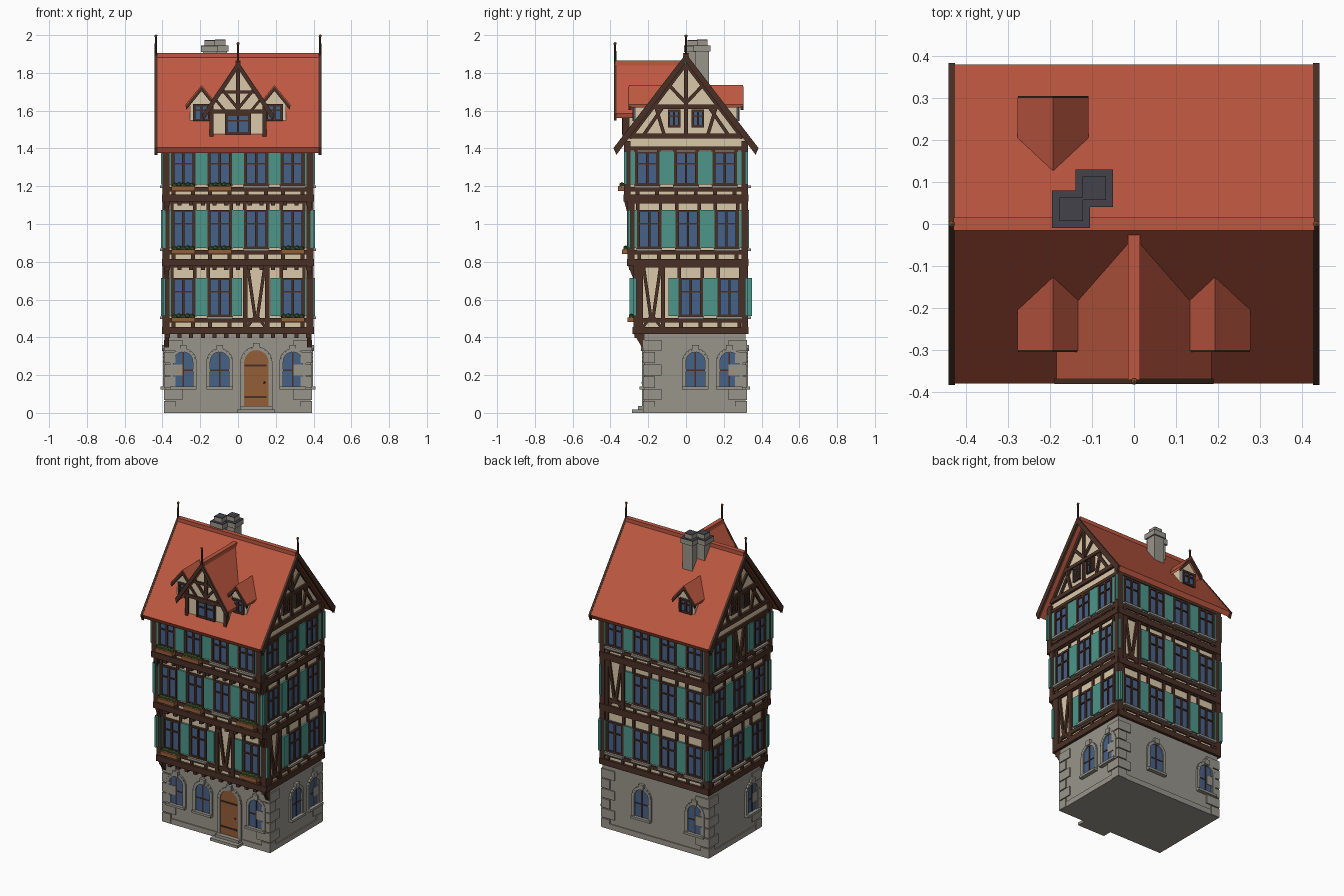
import bpy, bmesh, math
from mathutils import Vector, Matrix

if "Cube" in bpy.data.objects:
    bpy.data.objects.remove(bpy.data.objects["Cube"])

def lin(c):
    return tuple((v / 255 / 12.92 if v < 11 else ((v / 255 + .055) / 1.055) ** 2.4) for v in c) + (1,)

MATS = {}
for n, c in dict(plaster=(218, 200, 168), timber=(74, 48, 38), stone=(152, 149, 139), tile=(190, 88, 65),
                 teal=(76, 150, 138), glass=(70, 97, 135), oak=(148, 95, 56), leaf=(72, 104, 52),
                 slate=(66, 66, 74)).items():
    MATS[n] = bpy.data.materials.new(n)
    MATS[n].diffuse_color = lin(c)

parts = {}
def bm_of(part, mat):
    return parts.setdefault(part, (bmesh.new(), mat))[0]

# Each side maps (u along wall, d outward, z up) to world space
SIDES = {'front': ((1, 0), (0, -1)), 'back': ((1, 0), (0, 1)), 'right': ((0, 1), (1, 0)), 'left': ((0, 1), (-1, 0))}

def prism(part, mat, side, pts, d0, d1):
    bm = bm_of(part, mat)
    (ux, uy), (dx, dy) = SIDES[side]
    rings = [[bm.verts.new((ux * u + dx * d, uy * u + dy * d, z)) for u, z in pts] for d in (d0, d1)]
    n = len(pts)
    bm.faces.new(rings[0])
    bm.faces.new(rings[1][::-1])
    for i in range(n):
        j = (i + 1) % n
        bm.faces.new((rings[0][i], rings[1][i], rings[1][j], rings[0][j]))

def box(part, mat, side, u0, u1, z0, z1, d0, d1):
    prism(part, mat, side, [(u0, z0), (u1, z0), (u1, z1), (u0, z1)], d0, d1)

def beam(part, mat, side, p, q, w, d0, d1):
    p, q = Vector(p), Vector(q)
    t = (q - p).normalized() * w / 2
    n = Vector((-t.y, t.x))
    prism(part, mat, side, [p + n, q + n, q - n, p - n], d0, d1)

def slopes(part, mat, side, c, top, hw, ez, t, d0, d1):
    for s in (-1, 1):
        prism(part, mat, side, [(c, top), (c + s * hw, ez), (c + s * hw * .96, ez - t * .8), (c, top - t)], d0, d1)

def ball(part, mat, loc, r, scale=(1, 1, 1)):
    bmesh.ops.create_icosphere(bm_of(part, mat), subdivisions=1, radius=r,
                               matrix=Matrix.Translation(loc) @ Matrix.Diagonal((*scale, 1)))

def finial(x, y, z):
    bmesh.ops.create_cone(bm_of('finial_rods', 'timber'), cap_ends=True, segments=8, radius1=.007, radius2=.005,
                          depth=.12, matrix=Matrix.Translation((x, y, z + .04)))
    ball('finial_balls', 'oak', (x, y, z + .095), .009)

def window(side, u, z0, z1, d, w=.12):
    h = w / 2
    box('window_glass', 'glass', side, u - h, u + h, z0, z1, d - .01, d + .006)
    for a, b in ((-h, -h + .012), (h - .012, h), (-.006, .006)):
        box('window_frames', 'timber', side, u + a, u + b, z0, z1, d - .01, d + .014)
    zt = z0 + (z1 - z0) * .64
    for a, b in ((z0, z0 + .012), (z1 - .012, z1), (zt - .004, zt + .004)):
        box('window_frames', 'timber', side, u - h, u + h, a, b, d - .01, d + .013)

def arch(u, w, z0, zs, n=10):
    r = w / 2
    return [(u - r, z0), (u + r, z0)] + [(u + r * math.cos(math.pi * i / n), zs + r * math.sin(math.pi * i / n))
                                         for i in range(n + 1)]

def arch_surround(side, u, w, z0, zs, d):
    pts = arch(u, w + .016, z0, zs)
    for p, q in zip(pts[1:], pts[2:] + pts[:1]):
        beam('arch_surrounds', 'stone', side, p, q, .02, d - .01, d + .012)
    top = zs + w / 2
    box('keystones', 'stone', side, u - .018, u + .018, top + .002, top + .035, d - .01, d + .018)

W, BACK, GF = .385, .315, -.22

# Stone ground floor with plinth and corner quoins
box('ground_floor', 'stone', 'front', -W, W, 0, .43, -BACK, -GF)
box('plinth', 'stone', 'front', -W - .006, W + .006, 0, .035, -BACK - .006, -GF + .006)
for r in range(6):
    a, b = (.09, .055) if r % 2 else (.055, .09)
    a, b = (a, a)
    z0, z1 = r * .065 + .003, r * .065 + .062
    for sx in (-1, 1):
        for sy, y in ((-1, GF), (1, BACK)):
            x0, x1 = sorted((sx * (W + .008), sx * (W - a)))
            y0, y1 = sorted((y + sy * .008, y - sy * b))
            box('quoins', 'stone', 'back', x0, x1, z0, z1, y0, y1)

# Arched ground windows
for side, d, us in (('front', -GF, (-.29, -.097, .29)), ('back', BACK, (.097, -.29)),
                    ('right', W, (.05, .23)), ('left', W, (-.13,))):
    for u in us:
        prism('ground_glass', 'glass', side, arch(u, .105, .14, .272), d - .01, d + .004)
        arch_surround(side, u, .105, .14, .272, d)
        box('ground_window_bars', 'timber', side, u - .004, u + .004, .14, .324, d, d + .007)
        box('ground_window_bars', 'timber', side, u - .052, u + .052, .222, .229, d, d + .007)
        box('ground_sills', 'stone', side, u - .07, u + .07, .125, .14, d - .01, d + .025)

# Door and steps
prism('door', 'oak', 'front', arch(.097, .135, .035, .267), -GF - .01, -GF + .006)
arch_surround('front', .097, .135, .035, .267, -GF)
for z in (.085, .25):
    box('door_hinges', 'timber', 'front', .035, .15, z - .005, z + .005, -GF, -GF + .01)
ball('door_handle', 'timber', (.14, GF - .01, .16), .006)
box('lower_step', 'stone', 'front', -.005, .195, 0, .018, -GF - .01, .285)
box('upper_step', 'stone', 'front', .012, .182, 0, .036, -GF - .01, .255)

# Timber-framed storeys: base, top, front y, window bottom and top, bays per side (V = braced bay), planters
FLOORS = [(.43, .79, -.265, .51, .715, dict(front='WWVW', back='WWWW', right='VWW', left='WWW'), (0, 3)),
          (.79, 1.13, -.295, .87, 1.075, dict(front='WWWW', back='WWWV', right='WWW', left='WWW'), (0, 1, 3)),
          (1.13, 1.45, -.315, 1.205, 1.385, dict(front='WWWW', back='WWWW', right='WWW', left='WVW'), (0, 1))]
prev = GF
for k, (z0, z1, fy, w0, w1, bays, planters) in enumerate(FLOORS):
    box('storey_walls', 'plaster', 'front', -W, W, z0, z1, -BACK, -fy)
    for x in (-W, W):
        for y in (fy, BACK):
            sx, sy = math.copysign(1, x), math.copysign(1, y)
            xs, ys = sorted((x + sx * .014, x - sx * .022)), sorted((y + sy * .014, y - sy * .022))
            box('corner_posts', 'timber', 'back', *xs, z0, z1 - .01, *ys)
    # Jetty joist ends and corner brackets
    for i in range(13):
        x = -.372 + i * .062
        box('joist_ends', 'timber', 'front', x - .011, x + .011, z0 - .033, z0 - .008, -prev - .01, -fy + .008)
    for x in (-.375, .375):
        s = 'right' if x > 0 else 'left'
        prism('jetty_brackets', 'timber', s, [(prev, z0 - .085), (prev - .012, z0 - .085), (fy - .012, z0 - .01),
                                            (prev, z0 - .01)], .365, .388)
    prev = fy
    top = 1.395 if k == 2 else z1 - .015
    for side, code in bays.items():
        long = side in ('front', 'back')
        d = W if not long else (-fy if side == 'front' else BACK)
        a, b = (-W, W) if long else (fy, BACK)
        mid, pitch = (0, .193) if long else ((fy + BACK) / 2, .205)
        box('floor_beams', 'timber', side, a - .012, b + .012, z0 - .012, z0 + .026, d - .01, d + .017)
        box('sill_rails', 'timber', side, a, b, w0 - .032, w0 - .008, d - .01, d + .01)
        box('head_rails', 'timber', side, a, b, top - .006, top + .015, d - .01, d + .011)
        for i, c in enumerate(code):
            u = mid + (i - (len(code) - 1) / 2) * pitch
            for s in (-1, 1):
                if c == 'W':
                    box('studs', 'timber', side, u + s * .052 - .01, u + s * .052 + .01, z0, w0, d - .01, d + .009)
                    box('studs', 'timber', side, u + s * .06 - .009, u + s * .06 + .009, w0, top, d - .01, d + .009)
                    box('shutters', 'teal', side, u + s * .0915 - .027, u + s * .0915 + .027, w0 + .004, w1 - .002,
                        d - .002, d + .0125 + .0007 * (i % 2))
                else:
                    box('studs', 'timber', side, u + s * .058 - .011, u + s * .058 + .011, z0, top, d - .01, d + .0135)
                    beam('braces', 'timber', side, (u + s * .045, top), (u + s * .004, w0 - .02), .017, d - .01, d + .012)
                    beam('braces', 'timber', side, (u + s * .05, z0 + .02), (u, w0 + .01), .015, d - .01, d + .011)
            if c == 'W':
                window(side, u, w0, w1, d)
                if side == 'front' and i in planters:
                    box('planter_boxes', 'oak', side, u - .062, u + .062, w0 - .03, w0 - .004, d, d + .045)
                    for j in range(5):
                        ball('planter_leaves', 'leaf', (u - .046 + j * .023, -d - .024, w0 + .001 + .003 * (j % 2)), .016, (1, .9, .8))
                else:
                    box('window_sills', 'stone', side, u - .068, u + .068, w0 - .014, w0, d - .01, d + .028)

# Main roof, ridge, verge boards and finials
slopes('main_roof', 'tile', 'right', 0, 1.9, .38, 1.405, .035, -.43, .43)
box('ridge_cap', 'tile', 'right', -.015, .015, 1.88, 1.905, -.43, .43)
for side in ('right', 'left'):
    slopes('verge_boards', 'timber', side, 0, 1.902, .384, 1.402, .045, .427, .442)
    # Gable wall, timbers and attic windows
    prism('gable_walls', 'plaster', side, [(-.31, 1.44), (.31, 1.44), (0, 1.85)], .3, W)
    e0, e1 = W - .01, W + .012
    box('gable_timbers', 'timber', side, -.3, .3, 1.452, 1.478, e0, e1 + .003)
    box('gable_timbers', 'timber', side, -.175, .175, 1.61, 1.632, e0, e1 + .002)
    box('gable_timbers', 'timber', side, -.011, .011, 1.47, 1.84, e0, e1)
    for s in (-1, 1):
        beam('gable_timbers', 'timber', side, (s * .3, 1.455), (0, 1.85), .022, e0, e1 + .001)
        beam('gable_timbers', 'timber', side, (s * .115, 1.47), (s * .16, 1.62), .018, e0, e1)
        beam('gable_timbers', 'timber', side, (s * .225, 1.47), (s * .125, 1.615), .018, e0, e1 - .001)
        beam('gable_timbers', 'timber', side, (0, 1.64), (s * .085, 1.73), .018, e0, e1 - .001)
        window(side, s * .063, 1.512, 1.605, W, .066)
for x in (-.435, .435):
    finial(x, 0, 1.9)

# Large front cross gable
slopes('cross_gable_roof', 'tile', 'front', 0, 1.86, .185, 1.585, .03, .02, .372)
box('cross_gable_ridge', 'tile', 'front', -.014, .014, 1.84, 1.866, .02, .372)
slopes('cross_gable_boards', 'timber', 'front', 0, 1.862, .19, 1.58, .04, .368, .382)
prism('cross_gable_wall', 'plaster', 'front', [(-.148, 1.44), (.148, 1.44), (.148, 1.62), (0, 1.83), (-.148, 1.62)], .1, .325)
finial(0, -.375, 1.86)
box('cross_gable_timbers', 'timber', 'front', -.15, .15, 1.585, 1.605, .3, .338)
box('cross_gable_timbers', 'timber', 'front', -.01, .01, 1.59, 1.82, .3, .337)
box('cross_gable_timbers', 'timber', 'front', -.095, .095, 1.69, 1.706, .3, .336)
for s in (-1, 1):
    box('cross_gable_timbers', 'timber', 'front', s * .14 - .01, s * .14 + .01, 1.46, 1.63, .3, .336)
    beam('cross_gable_timbers', 'timber', 'front', (0, 1.61), (s * .09, 1.72), .016, .3, .335)
    beam('cross_gable_timbers', 'timber', 'front', (s * .07, 1.6), (s * .12, 1.66), .014, .3, .334)
window('front', 0, 1.475, 1.585, .325, .135)

# Small dormers
for side, u in (('front', -.193), ('front', .193), ('back', -.193)):
    slopes('dormer_roofs', 'tile', side, u, 1.735, .085, 1.632, .02, .1, .302)
    slopes('dormer_boards', 'timber', side, u, 1.728, .084, 1.624, .024, .288, .305)
    prism('dormer_walls', 'plaster', side, [(u - .06, 1.5), (u + .06, 1.5), (u + .06, 1.645), (u, 1.715), (u - .06, 1.645)], .1, .27)
    window(side, u, 1.545, 1.635, .27, .09)

# Twin chimney with dark cap tops
for x, y, h in ((-.15, .035, 0), (-.095, .085, .002)):
    for r, z0, z1 in ((.036, 1.6, 1.915), (.045, 1.91 + h, 1.94 + h), (.028, 1.93, 1.97 + h)):
        box('chimney', 'stone', 'back', x - r, x + r, z0, z1, y - r, y + r)
        if z0 > 1.7:
            box('chimney_cap_tops', 'slate', 'back', x - r, x + r, z1, z1 + .004, y - r, y + r)

# Turn every part into an object
for name, (bm, mat) in parts.items():
    bmesh.ops.recalc_face_normals(bm, faces=bm.faces)
    me = bpy.data.meshes.new(name)
    bm.to_mesh(me)
    bm.free()
    me.materials.append(MATS[mat])
    bpy.context.collection.objects.link(bpy.data.objects.new(name, me))

for m in bpy.data.materials:
    if m.users and not m.is_grease_pencil:
        m.use_nodes = True
        m.node_tree.nodes["Principled BSDF"].inputs["Base Color"].default_value = m.diffuse_color
